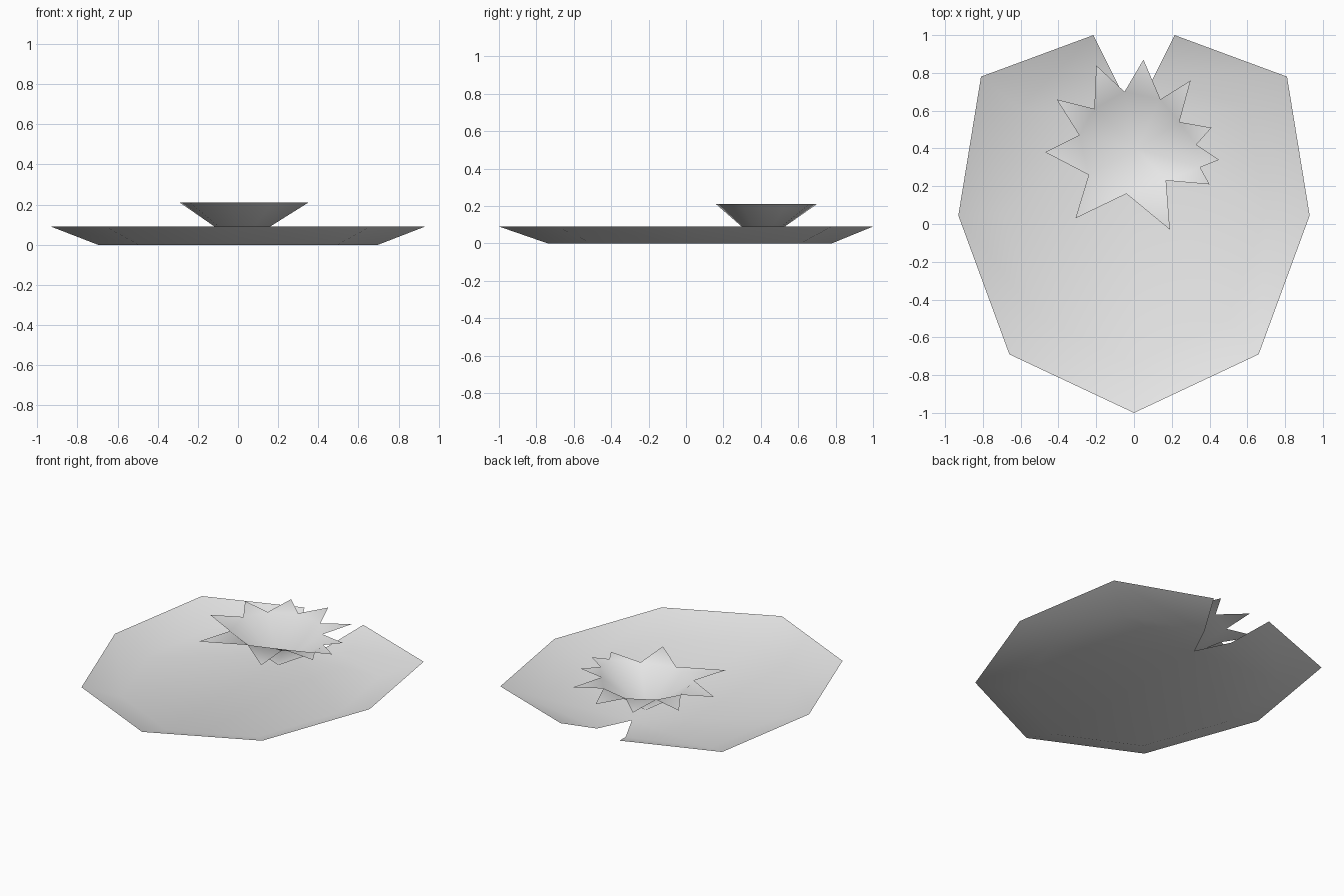
import bpy
import bmesh

cube = bpy.data.objects.get("Cube")
if cube:
    bpy.data.objects.remove(cube, do_unlink=True)

GREY = (0.8, 0.8, 0.8, 1)
mat = bpy.data.materials.new("pale grey")
mat.use_nodes = True
mat.diffuse_color = GREY
mat.node_tree.nodes["Principled BSDF"].inputs["Base Color"].default_value = GREY


def finish(name, bm):
    """Turn a bmesh into a smooth-shaded sheet facing up."""
    bm.normal_update()
    for f in bm.faces:
        if f.normal.z < 0:
            f.normal_flip()
        f.smooth = True
    mesh = bpy.data.meshes.new(name)
    bm.to_mesh(mesh)
    bm.free()
    mesh.materials.append(mat)
    obj = bpy.data.objects.new(name, mesh)
    bpy.context.collection.objects.link(obj)


def ring(bm, points, z):
    return [bm.verts.new((x, y, z)) for x, y in points]


def mirrored(half):
    """Half outline from notch to front point, completed across x = 0."""
    return half + [(-x, y) for x, y in reversed(half[:-1])]


# Leaf pad: flat floor fanned from the notch, with a sloping raised rim
rim_half = [(0.215, 1.0), (0.81, 0.78), (0.93, 0.045), (0.66, -0.69), (0, -1.0)]
floor_half = [(0.105, 0.78)] + [(x * 0.75, y * 0.76 + 0.02) for x, y in rim_half[1:]]
bm = bmesh.new()
notch = bm.verts.new((0, 0.565, 0))
rim = ring(bm, mirrored(rim_half), 0.09)
floor = ring(bm, mirrored(floor_half), 0)
for i in range(len(rim) - 1):
    bm.faces.new((notch, floor[i], floor[i + 1]))
    bm.faces.new((floor[i], rim[i], rim[i + 1], floor[i + 1]))
finish("leaf_pad", bm)

# Flower: conical cup whose rim carries flat pointed petals
tips = [(-0.2, 0.84), (0.05, 0.87), (0.3, 0.76), (0.41, 0.51), (0.45, 0.34),
        (0.4, 0.21), (0.19, -0.03), (-0.31, 0.03), (-0.47, 0.38), (-0.41, 0.66)]
valleys = [(-0.05, 0.7), (0.14, 0.66), (0.24, 0.54), (0.33, 0.42), (0.35, 0.3),
           (0.17, 0.23), (-0.04, 0.16), (-0.24, 0.26), (-0.29, 0.47), (-0.21, 0.61)]
bm = bmesh.new()
base = bm.verts.new((0.015, 0.4, 0))
tip_ring = ring(bm, tips, 0.21)
cup_rim = ring(bm, valleys, 0.21)
for i, tip in enumerate(tip_ring):
    bm.faces.new((base, cup_rim[i - 1], cup_rim[i]))
    bm.faces.new((cup_rim[i - 1], tip, cup_rim[i]))
finish("flower", bm)
